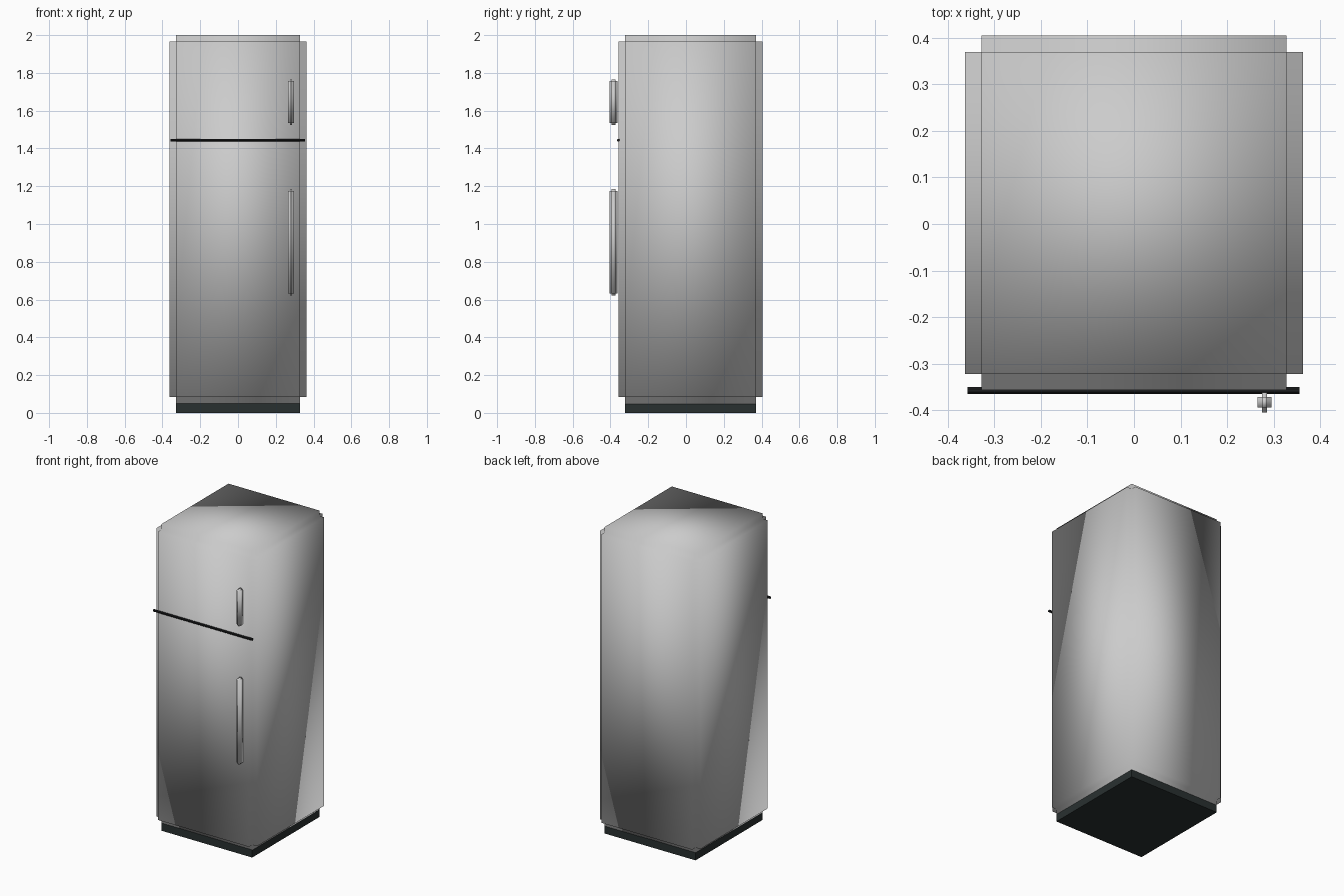
import bpy, bmesh, math
from mathutils import Matrix, Vector

if "Cube" in bpy.data.objects:
    bpy.data.objects.remove(bpy.data.objects["Cube"])


def material(name, color):
    m = bpy.data.materials.new(name)
    m.diffuse_color = (*color, 1)
    m.use_nodes = True
    m.node_tree.nodes["Principled BSDF"].inputs["Base Color"].default_value = m.diffuse_color
    return m


STEEL = material("brushed_steel", (0.60, 0.60, 0.60))
DARK = material("dark_plinth", (0.022, 0.03, 0.03))
BLACK = material("black_trim", (0.012, 0.013, 0.014))


def finish(bm, name, mat, smooth):
    bmesh.ops.recalc_face_normals(bm, faces=bm.faces)
    for f in bm.faces:
        f.smooth = smooth
    me = bpy.data.meshes.new(name)
    bm.to_mesh(me)
    bm.free()
    me.materials.append(mat)
    ob = bpy.data.objects.new(name, me)
    bpy.context.collection.objects.link(ob)
    return ob


def box(name, lo, hi, mat, step=0.0):
    """Box from lo to hi; with a step, all its edges get a square notch."""
    lo, hi = Vector(lo), Vector(hi)
    inset = Vector((step, step, step))
    size = hi - lo - 2 * inset
    bm = bmesh.new()
    bmesh.ops.create_cube(bm, size=1, matrix=Matrix.Translation((lo + hi) / 2)
                          @ Matrix.Diagonal((*size, 1)))
    bm.normal_update()
    if step:
        # push each side of the core outwards on its own
        sides = [(f, f.normal.copy()) for f in bm.faces]
        for f, n in sides:
            new = bmesh.ops.extrude_discrete_faces(bm, faces=[f])["faces"][0]
            bmesh.ops.translate(bm, verts=new.verts, vec=n * step)
    return finish(bm, name, mat, step > 0)


# Cabinet with stepped edges, and the plinth under it
box("cabinet", (-0.363, -0.357, 0.048), (0.363, 0.405, 2.0), STEEL, 0.035)
box("plinth", (-0.328, -0.322, 0), (0.328, 0.370, 0.05), DARK)

# Dark strip between freezer door and fridge door
bm = bmesh.new()
bmesh.ops.create_cone(bm, cap_ends=True, segments=8, radius1=0.0078, radius2=0.0078, depth=0.714,
                      matrix=Matrix.Translation((-0.001, -0.358, 1.444))
                      @ Matrix.Rotation(math.pi / 2, 4, 'Y') @ Matrix.Rotation(math.pi / 8, 4, 'Z'))
finish(bm, "door_gap_strip", BLACK, False)

# Door handles
for name, z0, z1 in (("freezer_handle", 1.524, 1.766), ("fridge_handle", 0.622, 1.185)):
    box(name, (0.265, -0.405, z0), (0.296, -0.362, z1), STEEL, 0.0102)
